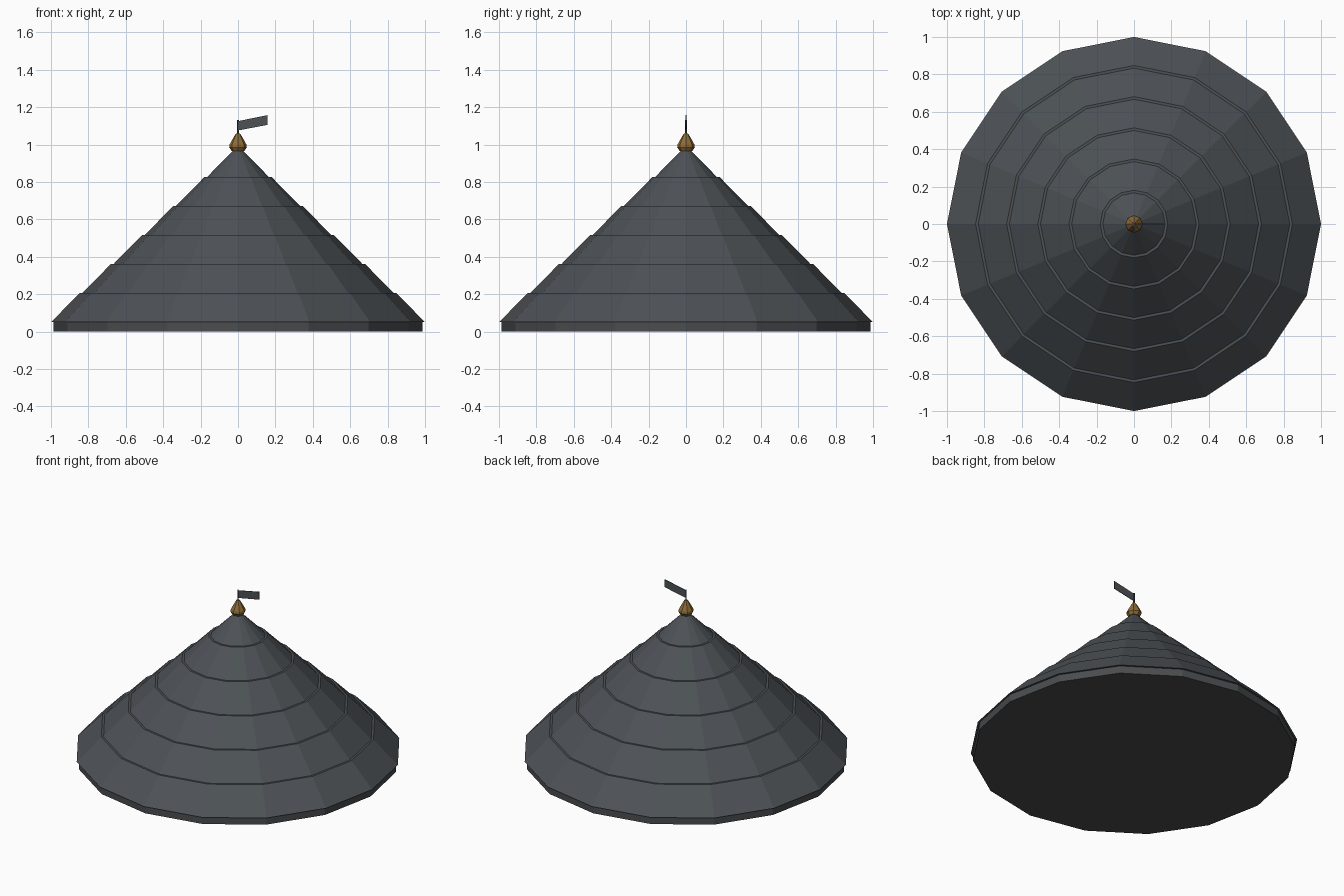
import bpy
from math import sin, cos, tau

cube = bpy.data.objects.get("Cube")
if cube:
    bpy.data.objects.remove(cube)


def material(name, rgb):
    m = bpy.data.materials.new(name)
    m.use_nodes = True
    m.diffuse_color = (*rgb, 1)
    m.node_tree.nodes["Principled BSDF"].inputs["Base Color"].default_value = (*rgb, 1)
    return m


slate = material("slate", (0.075, 0.085, 0.094))
trim = material("dark trim", (0.068, 0.072, 0.076))
gold = material("old gold", (0.27, 0.15, 0.04))
iron = material("iron", (0.05, 0.055, 0.065))


def mesh_object(name, verts, faces, mat):
    me = bpy.data.meshes.new(name)
    me.from_pydata(verts, [], faces)
    me.materials.append(mat)
    ob = bpy.data.objects.new(name, me)
    bpy.context.collection.objects.link(ob)
    return ob


def lathe(name, profile, sides, mat):
    """Closed flat-faced solid turned from (radius, height) pairs, bottom to top."""
    verts = [(r * cos(tau * k / sides), r * sin(tau * k / sides), z)
             for r, z in profile for k in range(sides)]
    faces = []
    for i in range(len(profile) - 1):
        a, b = i * sides, (i + 1) * sides
        for k in range(sides):
            n = (k + 1) % sides
            faces.append((a + k, a + n, b + n, b + k))
    faces.append(tuple(reversed(range(sides))))
    faces.append(tuple(range(len(verts) - sides, len(verts))))
    return mesh_object(name, verts, faces, mat)


SIDES, TIERS, EAVE, RISE, LEDGE = 16, 6, 0.05, 0.155, 0.014

# Eave band under the roof
lathe("eave_band", [(0.987, 0), (0.987, EAVE)], SIDES, trim)

# Stepped roof: each tier ends in a narrow flat ledge
profile = []
for i in range(TIERS):
    z = EAVE + i * RISE
    profile.append((1 - i / TIERS, z))
    profile.append((1 - (i + 1) / TIERS + LEDGE, z + RISE))
lathe("stepped_roof", profile, SIDES, slate)

# Finial and pole
lathe("finial", [(0.034, 0.965), (0.047, 0.985), (0.045, 1.0),
                 (0.017, 1.05), (0.01, 1.06)], 8, gold)
lathe("flag_pole", [(0.005, 1.05), (0.005, 1.13)], 6, iron)

# Slanted pennant
outline = [(0, 1.075), (0.157, 1.105), (0.157, 1.157), (0, 1.125)]
verts = [(x, y, z) for y in (-0.002, 0.002) for x, z in outline]
faces = [(0, 1, 2, 3), (7, 6, 5, 4)]
faces += [(k, k + 4, (k + 1) % 4 + 4, (k + 1) % 4) for k in range(4)]
mesh_object("pennant", verts, faces, slate)
